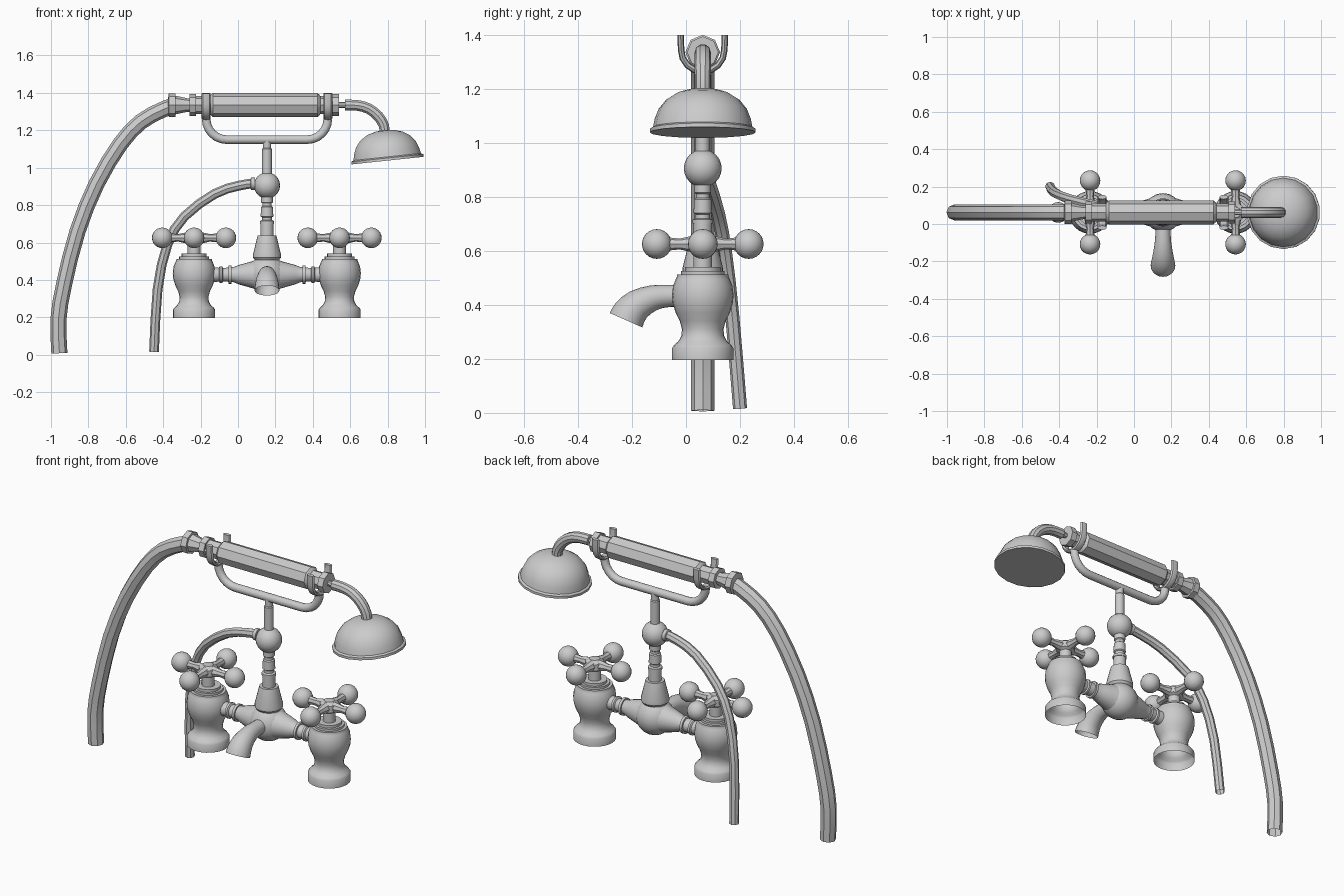
import bpy, bmesh
from math import sin, cos, pi, radians
from mathutils import Vector

if "Cube" in bpy.data.objects:
    bpy.data.objects.remove(bpy.data.objects["Cube"])

CY = 0.062          # common depth of the fitting
MX = 0.155          # central column
VALVES = (("left", -0.235), ("right", 0.543))


def finish(name, bm, angle=35):
    bmesh.ops.remove_doubles(bm, verts=bm.verts, dist=1e-5)
    bmesh.ops.recalc_face_normals(bm, faces=bm.faces)
    me = bpy.data.meshes.new(name)
    bm.to_mesh(me)
    bm.free()
    ob = bpy.data.objects.new(name, me)
    bpy.context.collection.objects.link(ob)
    bpy.ops.object.select_all(action='DESELECT')
    bpy.context.view_layer.objects.active = ob
    ob.select_set(True)
    bpy.ops.object.shade_smooth_by_angle(angle=radians(angle))
    return ob


def skin(name, rings, caps=False, angle=35):
    bm = bmesh.new()
    vs = [[bm.verts.new(p) for p in r] for r in rings]
    n = len(vs[0])
    for a, b in zip(vs, vs[1:]):
        for i in range(n):
            j = (i + 1) % n
            bm.faces.new((a[i], a[j], b[j], b[i]))
    if caps:
        bm.faces.new(vs[0][::-1])
        bm.faces.new(vs[-1])
    return finish(name, bm, angle)


def lathe(name, prof, origin, axis=(0, 0, 1), n=24, caps=False):
    """Turn (radius, distance along axis) pairs around an axis."""
    q = Vector(axis).to_track_quat('Z', 'Y')
    rings = [[Vector(origin) + q @ Vector((max(r, 1e-4) * cos(2 * pi * i / n),
              max(r, 1e-4) * sin(2 * pi * i / n), h)) for i in range(n)] for r, h in prof]
    return skin(name, rings, caps)


def smooth_path(pts, k):
    """Catmull-Rom through the points (any dimension)."""
    p = [Vector(a) for a in pts]
    p = [2 * p[0] - p[1]] + p + [2 * p[-1] - p[-2]]
    out = []
    for i in range(1, len(p) - 2):
        for s in range(k):
            t = s / k
            a, b, c, d = p[i - 1:i + 3]
            out.append(0.5 * (2 * b + (c - a) * t + (2 * a - 5 * b + 4 * c - d) * t * t
                              + (3 * b - a - 3 * c + d) * t ** 3))
    return out + [p[-2]]


def sweep(name, pts, ref, n=8, k=1, caps=False, flat=1.0):
    """Tube through (x, y, z, radius) points; ref is the sideways direction."""
    path = smooth_path(pts, k)
    pos = [Vector(p[:3]) for p in path]
    rings = []
    for i, c in enumerate(pos):
        t = (pos[min(i + 1, len(pos) - 1)] - pos[max(i - 1, 0)]).normalized()
        u = Vector(ref)
        u = (u - t * u.dot(t)).normalized()
        w = t.cross(u)
        r = path[i][3]
        rings.append([c + u * r * cos(2 * pi * j / n) + w * r * flat * sin(2 * pi * j / n)
                      for j in range(n)])
    return skin(name, rings, caps)


def ball(name, loc, r):
    bm = bmesh.new()
    bmesh.ops.create_uvsphere(bm, u_segments=20, v_segments=12, radius=r)
    bmesh.ops.translate(bm, verts=bm.verts, vec=loc)
    return finish(name, bm)


# valves with cross handles
body = [(.113, .196), (.113, .24), (.105, .252), (.09, .265), (.079, .285), (.077, .31),
        (.085, .34), (.1, .37), (.111, .405), (.114, .435), (.11, .47), (.1, .495), (.095, .505),
        (.095, .512), (.08, .512), (.08, .525), (.066, .525), (.066, .54), (.034, .54), (.034, .6)]
hub = [(.034, .595), (.05, .605), (.05, .642), (.034, .65), (.028, .658), (0, .66)]
for side, x in VALVES:
    lathe(side + "_valve_body", body, (x, CY, 0))
    lathe(side + "_handle_hub", hub, (x, CY, 0), n=16)
    for i in range(4):
        d = Vector((round(cos(i * pi / 2)), round(sin(i * pi / 2)), 0))
        c = Vector((x, CY, .625))
        lathe(f"{side}_handle_spoke_{i}", [(.032, .02), (.026, .06), (.02, .085), (.025, .135)],
              c, d, n=8)
        ball(f"{side}_handle_knob_{i}", c + d * .17, .055)

# central body, bridge arms and column
ball("mixer_body", (MX, CY, .428), .103)
arm = [(.078, .06), (.066, .1), (.052, .15), (.04, .18), (.04, .19), (.049, .19), (.049, .205),
       (.038, .205), (.036, .235), (.045, .24), (.045, .252), (.037, .257), (.042, .31)]
for side, d in (("left", -1), ("right", 1)):
    lathe(side + "_bridge_arm", arm, (MX, CY, .428), (d, 0, 0), n=20)
column = [(.06, .5), (.075, .52), (.075, .535), (.052, .63), (.05, .638), (.035, .638), (.035, .7),
          (.038, .7), (.038, .715), (.027, .72), (.027, .735), (.034, .74), (.032, .79),
          (.025, .795), (.025, .81), (.031, .815), (.031, .86)]
lathe("column", column, (MX, CY, 0))
ball("column_ball", (MX, CY, .905), .07)
lathe("cradle_stem", [(.026, .96), (.026, 1.1), (.022, 1.105), (.022, 1.15)], (MX, CY, 0), n=16)

# spout
sweep("spout", [(MX, .03, .433, .04), (MX, -.06, .433, .041), (MX, -.12, .426, .047),
                (MX, -.175, .402, .057), (MX, -.208, .37, .064), (MX, -.222, .343, .066)],
      (1, 0, 0), n=20, k=2)

# cradle: rounded bar plus two forks
R, xl, xr, zb = .11, -.17, .48, 1.15
bar = [(xl + R - R * cos(a), CY, zb + R - R * sin(a), .023) for a in [i * pi / 12 for i in range(7)]]
bar += [(xr - R + R * sin(a), CY, zb + R - R * cos(a), .023) for a in [i * pi / 12 for i in range(7)]]
sweep("cradle_bar", bar, (0, 1, 0), n=12)
for side, x in (("left", xl), ("right", xr)):
    u = [(x, CY - .082, 1.398, .024)]
    u += [(x, CY - .08 * cos(a), 1.343 - .08 * sin(a), .024) for a in [i * pi / 8 for i in range(9)]]
    u += [(x, CY + .082, 1.398, .024)]
    sweep(side + "_cradle_fork", u, (1, 0, 0), n=8, caps=True, flat=.5)

# hand grip with its collars
grip = [(.03, -.375), (.063, -.37), (.063, -.335), (.05, -.335), (.036, -.27), (.036, -.26),
        (.058, -.26), (.058, -.225), (.048, -.225), (.048, -.15), (.055, -.145), (.064, -.135),
        (.064, .425), (.055, .435), (.048, .44), (.048, .505), (.058, .505), (.058, .54),
        (.015, .54), (.015, .58)]
lathe("hand_grip", grip, (0, CY, 1.335), (1, 0, 0), n=8)

# shower head and its neck
sweep("shower_neck", [(.572, CY, 1.335, .03), (.64, CY, 1.333, .03), (.7, CY, 1.315, .03),
                      (.75, CY, 1.275, .03), (.78, CY, 1.225, .029), (.786, CY, 1.17, .028)],
      (0, 1, 0), n=10, k=2, caps=True)
head = [(0, .0), (.188, 0), (.196, .0), (.196, .014), (.184, .02), (.178, .05), (.163, .088),
        (.135, .122), (.095, .147), (.05, .16), (0, .164)]
tilt = radians(6)
lathe("shower_head", head, (.8, CY, 1.038), (-sin(tilt), 0, cos(tilt)), n=18)

# hoses
sweep("shower_hose", [(x, CY, z, .043) for x, z in (
    (-.35, 1.33), (-.41, 1.307), (-.52, 1.245), (-.63, 1.126), (-.757, .912), (-.858, .66),
    (-.93, .377), (-.96, .19), (-.955, .008))], (0, 1, 0), n=8, k=2)
sweep("supply_hose", [(.085, CY, .917, .026), (0, .066, .903, .026), (-.125, .082, .86, .026),
                      (-.286, .118, .74, .026), (-.377, .145, .59, .026), (-.43, .172, .35, .026),
                      (-.449, .2, .016, .026)], (0, 1, 0), n=8, k=2)
lathe("hose_collar", [(.02, .05), (.02, .065), (.033, .065), (.033, .085), (.02, .09)],
      (MX, CY, .915), (-1, 0, 0), n=12)
